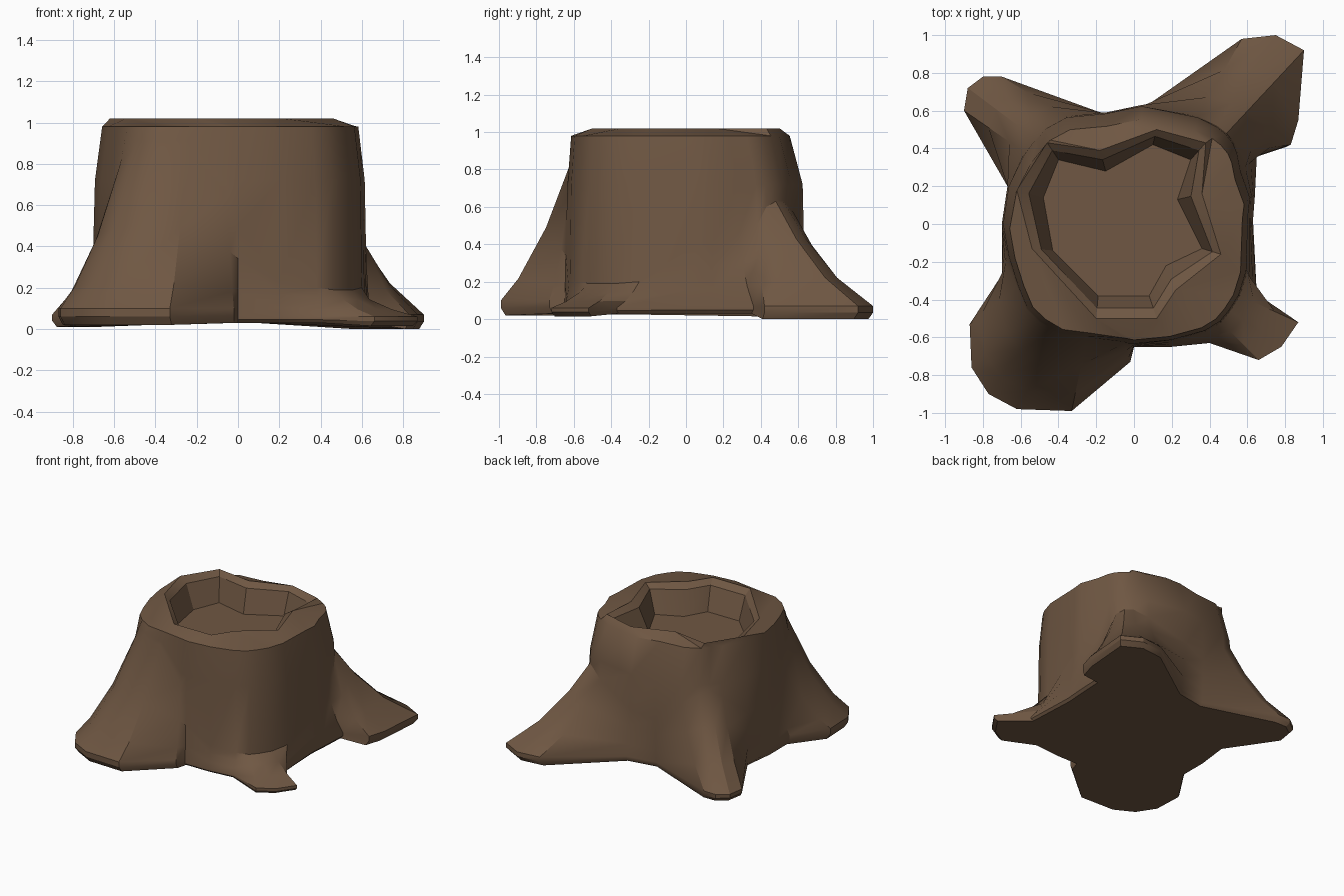
import bpy, bmesh, math
from mathutils import Vector

if "Cube" in bpy.data.objects:
    bpy.data.objects.remove(bpy.data.objects["Cube"])

# Columns around the stump: foot x, foot y, trunk x, trunk y, height where root meets trunk
BACK_RIGHT = [(.63, .02, .61, .05, .4), (.64, .15, .62, .14, .4), (.65, .36, .57, .28, .45),
              (.83, .42, .55, .38, .5), (.87, .55, .53, .43, .6), (.90, .92, .49, .48, .63),
              (.75, 1.0, .44, .52, .63), (.57, .98, .34, .57, .58), (.08, .62, .04, .63, .45)]
BACK_LEFT = [(-.15, .58, -.15, .59, .4), (-.70, .78, -.36, .57, .58), (-.80, .78, -.47, .51, .65),
             (-.88, .72, -.52, .45, .68), (-.90, .60, -.58, .38, .62), (-.67, .20, -.67, .20, .45)]
FRONT_LEFT = [(-.70, -.05, -.70, .0, .45), (-.70, -.27, -.67, -.17, .5), (-.87, -.53, -.62, -.33, .6),
              (-.86, -.76, -.57, -.45, .8), (-.77, -.90, -.50, -.52, .88), (-.62, -.98, -.40, -.58, .9),
              (-.33, -.99, -.25, -.60, .88), (-.02, -.73, -.05, -.63, .65)]
FRONT_RIGHT = [(.0, -.65, .0, -.64, .5), (.20, -.65, .20, -.62, .23), (.40, -.63, .38, -.57, .2),
               (.66, -.72, .46, -.52, .19), (.78, -.65, .51, -.46, .19), (.87, -.52, .56, -.38, .19),
               (.65, -.37, .60, -.25, .2)]
# Each root: columns, underside height, top of its thin lip, slope as (along, up) fractions
FLARED = ((.4, .27), (.75, .64), (1, 1))
BULKY = ((.24, .15), (.62, .5), (1, 1))
ROOTS = [(BACK_RIGHT, 0, .07, FLARED), (BACK_LEFT, .01, .07, FLARED),
         (FRONT_LEFT, .02, .10, BULKY), (FRONT_RIGHT, .015, .06, FLARED)]

# Hollow outline at the lip and at the floor
LIP = [(.36, .16), (.38, .43), (.12, .50), (-.18, .39), (-.46, .43), (-.62, .18),
       (-.54, -.13), (-.20, -.50), (.12, -.50), (.22, -.35), (.46, -.16)]
FLOOR = [(.23, .13), (.30, .34), (.10, .42), (-.15, .28), (-.40, .34), (-.48, .14),
         (-.43, -.14), (-.19, -.38), (.08, -.38), (.17, -.22), (.36, -.13)]


def column(fx, fy, tx, ty, h, base, lip, slope):
    """Points from the underside of a root up to the trunk rim."""
    foot, trunk = Vector((fx, fy)), Vector((tx, ty))
    if (foot - trunk).length < .15:
        base = .03
    pts = [(*(foot * .975), base), (*foot, (base + lip) / 2), (*foot, lip)]
    for along, up in slope:
        pts.append((*foot.lerp(trunk, along), lip + (h - lip) * up))
    pts.append((*(trunk * .99), max(h + .03, .72)))
    pts.append((tx * .94, ty * .92 - .025, .98))
    return pts


def loft(bm, low, high):
    n = len(low)
    for i in range(n):
        k = (i + 1) % n
        bm.faces.new((low[i], low[k], high[k], high[i]))


def zipper(bm, outer, inner):
    """Join two loops of different counts, ordered by angle."""
    def angles(loop):
        a = [math.atan2(v.co.y, v.co.x) % math.tau for v in loop]
        return a + [a[0] + math.tau]
    ao, ai = angles(outer), angles(inner)
    i = j = 0
    while i < len(outer) or j < len(inner):
        o, n = outer[i % len(outer)], inner[j % len(inner)]
        if j == len(inner) or (i < len(outer) and ao[i + 1] <= ai[j + 1]):
            i += 1
            bm.faces.new((o, outer[i % len(outer)], n))
        else:
            j += 1
            bm.faces.new((o, inner[j % len(inner)], n))


bm = bmesh.new()

# Trunk and roots
cols = [column(*c, base, lip, slope) for root, base, lip, slope in ROOTS for c in root]
rings = [[bm.verts.new(p) for p in ring] for ring in zip(*cols)]
for low, high in zip(rings, rings[1:]):
    loft(bm, low, high)
bm.faces.new(rings[0][::-1])

# Rim and hollow
lip = [bm.verts.new((x, y, 1.02)) for x, y in LIP]
edge = [bm.verts.new((*Vector(a).lerp(Vector(b), .45), .985)) for a, b in zip(LIP, FLOOR)]
floor = [bm.verts.new((x, y, .81)) for x, y in FLOOR]
zipper(bm, rings[-1], lip)
loft(bm, lip, edge)
loft(bm, edge, floor)
bm.faces.new(floor)
bmesh.ops.recalc_face_normals(bm, faces=bm.faces[:])

mesh = bpy.data.meshes.new("tree_stump")
bm.to_mesh(mesh)
bm.free()
stump = bpy.data.objects.new("tree_stump", mesh)
bpy.context.collection.objects.link(stump)

# Bark colour and shading
bark = bpy.data.materials.new("bark")
bark.diffuse_color = (.16, .096, .056, 1)
bark.use_nodes = True
bark.node_tree.nodes["Principled BSDF"].inputs["Base Color"].default_value = bark.diffuse_color
mesh.materials.append(bark)
bpy.context.view_layer.objects.active = stump
stump.select_set(True)
bpy.ops.object.shade_smooth_by_angle(angle=math.radians(30))
